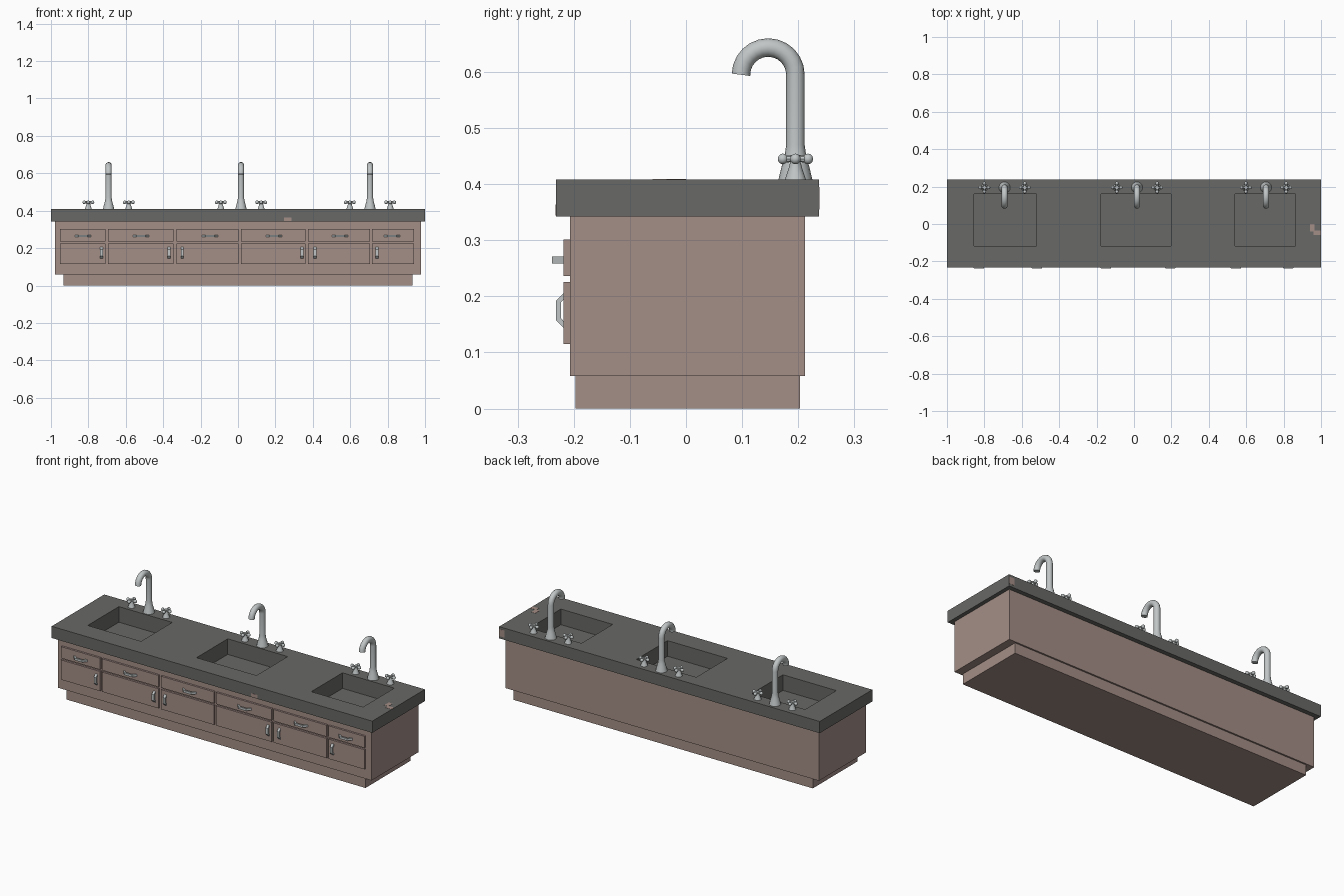
import bpy, bmesh, math
from mathutils import Vector, Matrix

if "Cube" in bpy.data.objects:
    bpy.data.objects.remove(bpy.data.objects["Cube"])


def material(name, rgb):
    m = bpy.data.materials.new(name)
    m.diffuse_color = (*rgb, 1)
    m.use_nodes = True
    m.node_tree.nodes["Principled BSDF"].inputs["Base Color"].default_value = m.diffuse_color
    return m


WOOD = material("brown wood", (0.37, 0.27, 0.24))
STONE = material("dark grey stone", (0.14, 0.143, 0.135))
METAL = material("brushed metal", (0.53, 0.56, 0.56))


def finish(name, bm, mat, smooth=False):
    bmesh.ops.remove_doubles(bm, verts=bm.verts, dist=1e-5)
    bmesh.ops.recalc_face_normals(bm, faces=bm.faces)
    me = bpy.data.meshes.new(name)
    bm.to_mesh(me)
    bm.free()
    me.materials.append(mat)
    if smooth:
        me.shade_smooth()
        me.set_sharp_from_angle(angle=math.radians(40))
    ob = bpy.data.objects.new(name, me)
    bpy.context.collection.objects.link(ob)
    return ob


def box(name, x, y, z, mat, open_top=False):
    bm = bmesh.new()
    bmesh.ops.create_cube(bm, size=1)
    for v in bm.verts:
        v.co = [r[0] + (c + 0.5) * (r[1] - r[0]) for c, r in zip(v.co, (x, y, z))]
    if open_top:
        bm.faces.ensure_lookup_table()
        top = max(bm.faces, key=lambda f: f.calc_center_median().z)
        bmesh.ops.delete(bm, geom=[top], context='FACES_ONLY')
    return finish(name, bm, mat)


def tube(bm, path, sides=16):
    """Sweep circles along (y, z, radius) points lying in the plane x = 0."""
    rings = []
    for i, (y, z, r) in enumerate(path):
        a, b = path[max(i - 1, 0)], path[min(i + 1, len(path) - 1)]
        t = Vector((0, b[0] - a[0], b[1] - a[1])).normalized()
        n = Vector((0, -t.z, t.y))
        rings.append([bm.verts.new(Vector((0, y, z)) + r * (
            math.cos(k * math.tau / sides) * Vector((1, 0, 0)) +
            math.sin(k * math.tau / sides) * n)) for k in range(sides)])
    for p, q in zip(rings, rings[1:]):
        for k in range(sides):
            j = (k + 1) % sides
            bm.faces.new((p[k], p[j], q[j], q[k]))
    bm.faces.new(rings[0])
    bm.faces.new(rings[-1])


# Cabinet body and plinth
box("plinth", (-0.933, 0.933), (-0.197, 0.203), (0, 0.06), WOOD)
box("cabinet_body", (-0.978, 0.978), (-0.207, 0.212), (0.058, 0.342), WOOD, open_top=True)

# Countertop with three sunken basins
SINKS = [(-0.855, -0.522), (-0.176, 0.198), (0.54, 0.863)]
ZB, ZT, FLOOR = 0.342, 0.408, 0.32
xs = [-1] + [v for s in SINKS for v in s] + [1]
ys = [-0.232, -0.118, 0.16, 0.237]
bm = bmesh.new()


def quad(*pts):
    bm.faces.new([bm.verts.new(p) for p in pts])


def flat(x0, x1, y0, y1, z):
    quad((x0, y0, z), (x1, y0, z), (x1, y1, z), (x0, y1, z))


def wall(x0, y0, x1, y1, z0, z1):
    quad((x0, y0, z0), (x1, y1, z0), (x1, y1, z1), (x0, y0, z1))


for i, (x0, x1) in enumerate(zip(xs, xs[1:])):
    for j, (y0, y1) in enumerate(zip(ys, ys[1:])):
        if j == 1 and i % 2 == 1:
            flat(x0, x1, y0, y1, FLOOR)
            for a in ((x0, y0, x1, y0), (x1, y0, x1, y1), (x1, y1, x0, y1), (x0, y1, x0, y0)):
                wall(*a, FLOOR, ZB)
                wall(*a, ZB, ZT)
        else:
            flat(x0, x1, y0, y1, ZT)
            flat(x0, x1, y0, y1, ZB)
    for y in (ys[0], ys[-1]):
        wall(x0, y, x1, y, ZB, ZT)
for y0, y1 in zip(ys, ys[1:]):
    for x in (-1, 1):
        wall(x, y0, x, y1, ZB, ZT)
# Edges under each rim are shared by more than two faces, so split the underside off
bmesh.ops.remove_doubles(bm, verts=bm.verts, dist=1e-5)
under = [f for f in bm.faces if all(abs(v.co.z - ZB) < 1e-5 for v in f.verts)]
bmesh.ops.delete(bm, geom=under, context='FACES_ONLY')
finish("countertop", bm, STONE)

# Underside of the overhang
box("overhang_front", (-1, 1), (-0.232, -0.2), (ZB, ZB + 0.004), STONE)
box("overhang_back", (-1, 1), (0.205, 0.237), (ZB, ZB + 0.004), STONE)
for side, x in (("left", (-1, -0.97)), ("right", (0.97, 1))):
    box("overhang_" + side, x, (-0.2, 0.205), (ZB, ZB + 0.004), STONE)

# Worn brown chips on the stone
box("chip_top_a", (0.94, 0.965), (-0.04, 0), (ZT, ZT + 0.001), WOOD)
box("chip_top_b", (0.96, 0.999), (-0.06, -0.035), (ZT, ZT + 0.001), WOOD)
box("chip_front", (0.245, 0.285), (-0.233, -0.232), (0.344, 0.364), WOOD)
box("chip_back", (0.965, 0.999), (0.237, 0.238), (0.355, 0.395), WOOD)


def pull(name, half, depth, width, loc, vertical):
    """Bracket handle: trapezoid bar profile extruded across its width."""
    t = 0.009
    outer = [(-half, 0), (-half * 0.55, depth), (half * 0.55, depth), (half, 0)]
    inner = [(half - 1.3 * t, 0), (half * 0.45, depth - t), (-half * 0.45, depth - t), (-half + 1.3 * t, 0)]
    b = bmesh.new()
    pts = [b.verts.new((u, -d, -width / 2)) for u, d in outer + inner]
    f = b.faces.new(pts)
    ext = bmesh.ops.extrude_face_region(b, geom=[f])
    bmesh.ops.translate(b, vec=(0, 0, width),
                        verts=[v for v in ext['geom'] if isinstance(v, bmesh.types.BMVert)])
    if vertical:
        bmesh.ops.rotate(b, verts=b.verts, matrix=Matrix.Rotation(math.pi / 2, 3, 'Y'))
    finish(name, b, METAL).location = loc


# Drawers and doors: x range, drawer pull x, door pull x
FRONTS = [(-0.952, -0.708, -0.829, -0.73), (-0.695, -0.344, -0.519, -0.369),
          (-0.328, 0.003, -0.15, -0.299), (0.016, 0.362, 0.193, 0.342),
          (0.374, 0.706, 0.545, 0.412), (0.717, 0.941, 0.824, 0.743)]
for i, (x0, x1, xd, xh) in enumerate(FRONTS, 1):
    box(f"drawer_{i}", (x0, x1), (-0.218, -0.205), (0.236, 0.301), WOOD)
    box(f"door_{i}", (x0, x1), (-0.218, -0.205), (0.115, 0.226), WOOD)
    pull(f"drawer_pull_{i}", 0.043, 0.021, 0.012, (xd, -0.218, 0.265), False)
    pull(f"door_pull_{i}", 0.031, 0.014, 0.014, (xh, -0.218, 0.175), True)

# Faucets and cross taps
SPOUT = [(0.195, 0.405, 0.031), (0.195, 0.43, 0.025), (0.195, 0.452, 0.019),
         (0.195, 0.47, 0.0165), (0.195, 0.595, 0.0165)]
SPOUT += [(0.1465 + 0.0485 * math.cos(a), 0.595 + 0.0485 * math.sin(a), 0.0165)
          for a in (math.pi * k / 12 for k in range(1, 13))]
for i, x in enumerate((-0.692, 0.016, 0.706), 1):
    bm = bmesh.new()
    tube(bm, SPOUT)
    finish(f"faucet_{i}", bm, METAL, True).location.x = x
    for side, s in (("left", -1), ("right", 1)):
        bm = bmesh.new()
        tube(bm, [(0, 0.405, 0.02), (0, 0.425, 0.013), (0, 0.44, 0.009), (0, 0.452, 0.009)], 12)
        for k in range(4):
            turn = Matrix.Rotation(k * math.pi / 2, 4, 'Z')
            bmesh.ops.create_cone(bm, cap_ends=True, segments=8, radius1=0.005, radius2=0.007, depth=0.022,
                                  matrix=turn @ Matrix.Translation((0.012, 0, 0.445)) @ Matrix.Rotation(math.pi / 2, 4, 'Y'))
            bmesh.ops.create_uvsphere(bm, u_segments=10, v_segments=6, radius=0.0095,
                                      matrix=turn @ Matrix.Translation((0.0225, 0, 0.445)))
        finish(f"tap_{side}_{i}", bm, METAL, True).location = (x + s * 0.108, 0.195, 0)
